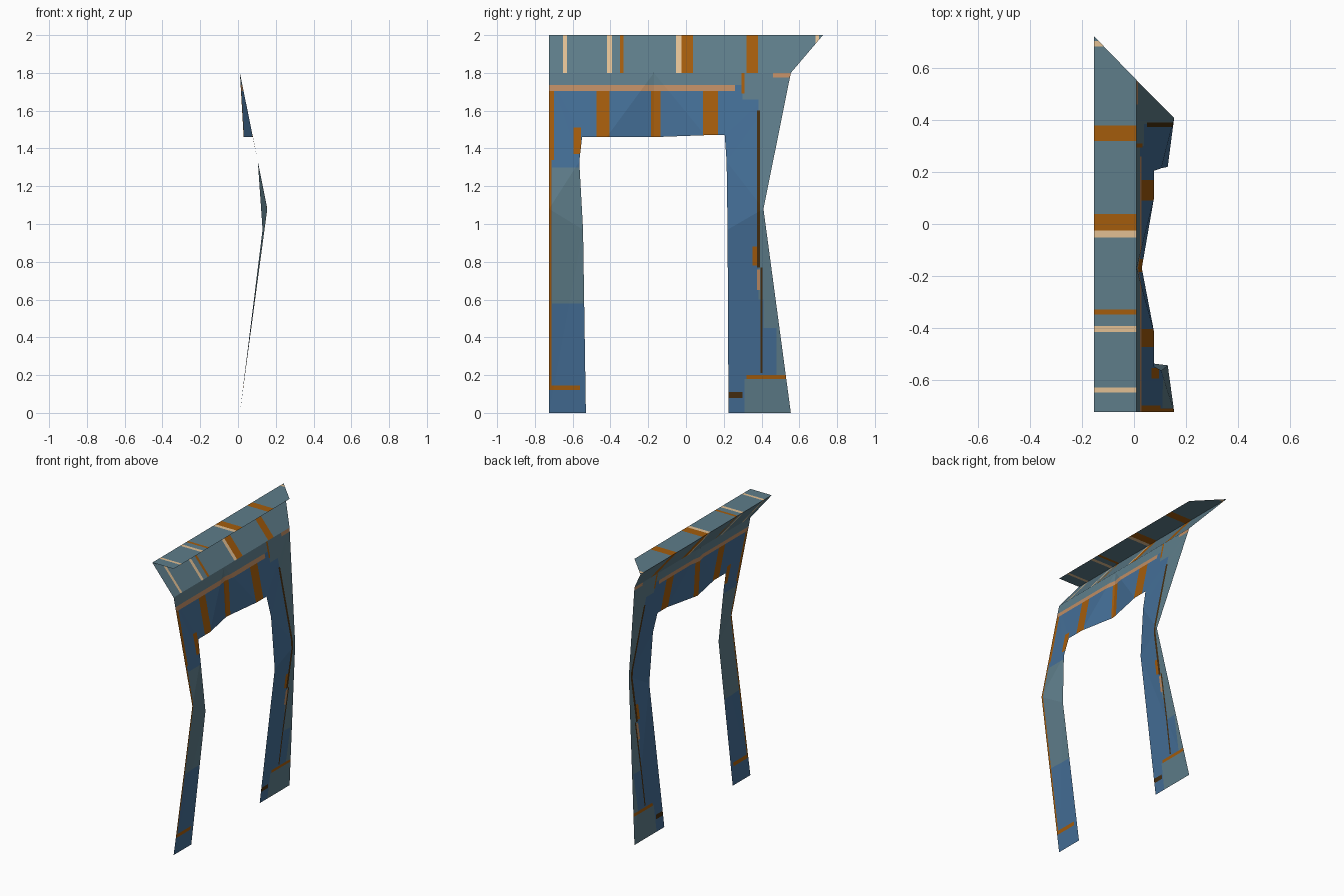
import bpy, bmesh
from mathutils import Vector

if "Cube" in bpy.data.objects:
    bpy.data.objects.remove(bpy.data.objects["Cube"])

# ---- flat colours (written as sRGB, stored linear)
PALETTE = {
    "blue": (68, 110, 150), "grey_teal": (94, 125, 138), "rust": (164, 92, 12),
    "tan": (226, 192, 148), "salmon": (190, 140, 100), "dark_brown": (70, 46, 16),
}
NAMES = list(PALETTE)


def linear(c):
    c /= 255
    return c / 12.92 if c <= 0.04045 else ((c + 0.055) / 1.055) ** 2.4


MATS = []
for name, rgb in PALETTE.items():
    m = bpy.data.materials.new(name)
    m.diffuse_color = (*[linear(c) for c in rgb], 1)
    m.use_nodes = True
    m.node_tree.nodes["Principled BSDF"].inputs["Base Color"].default_value = m.diffuse_color
    MATS.append(m)


def paint(bm, colour, y0, y1, z0, z1):
    """Cut a rectangle, seen from the side, into the sheet and colour it."""
    for axis, value in ((1, y0), (1, y1), (2, z0), (2, z1)):
        faces = []
        for f in bm.faces:
            ys = [v.co.y for v in f.verts]
            zs = [v.co.z for v in f.verts]
            if max(ys) > y0 and min(ys) < y1 and max(zs) >= z0 and min(zs) <= z1:
                faces.append(f)
        edges = {e for f in faces for e in f.edges}
        verts = {v for f in faces for v in f.verts}
        co, no = Vector(), Vector()
        co[axis], no[axis] = value, 1
        bmesh.ops.bisect_plane(bm, geom=faces + list(edges) + list(verts),
                               dist=1e-5, plane_co=co, plane_no=no)
    for f in bm.faces:
        c = f.calc_center_median()
        if y0 < c.y < y1 and z0 <= c.z <= z1:
            f.material_index = NAMES.index(colour)


def sheet(name, points, faces, base, patches):
    bm = bmesh.new()
    v = {k: bm.verts.new(p) for k, p in points.items()}
    for f in faces:
        face = bm.faces.new([v[k] for k in f.split()])
        face.normal_update()
        if face.normal.x + face.normal.z < 0:
            face.normal_flip()
        face.material_index = NAMES.index(base)
    bmesh.ops.triangulate(bm, faces=bm.faces[:])
    for p in patches:
        paint(bm, *p)
    me = bpy.data.meshes.new(name)
    bm.to_mesh(me)
    bm.free()
    for m in MATS:
        me.materials.append(m)
    ob = bpy.data.objects.new(name, me)
    bpy.context.collection.objects.link(ob)


# ---- door frame: two bent legs and a lintel pinched in at the middle
frame = {
    "A0": (.01, -.725, 0), "A1": (.155, -.725, 1.08), "A2": (.01, -.725, 1.8),
    "B0": (.01, -.53, 0), "B1": (.13, -.545, .97),
    "B2": (.105, -.565, 1.33), "B3": (.078, -.55, 1.46),
    "C1": (.078, -.42, 1.46), "M": (.03, -.17, 1.46), "C2": (.077, .1, 1.47),
    "T": (.01, -.17, 1.8),
    "D0": (.01, .225, 0), "D1": (.13, .22, .97),
    "D2": (.105, .215, 1.33), "D3": (.077, .205, 1.47),
    "E0": (.01, .555, 0), "E1": (.155, .41, 1.08), "E2": (.01, .555, 1.8),
}
frame_faces = ["A0 B0 B1 A1", "A1 B1 B2", "A1 B2 B3 A2", "A2 B3 C1", "A2 C1 T",
               "T C1 M", "T M C2", "T C2 E2", "E2 C2 D3", "E2 D3 D2 E1",
               "E1 D2 D1", "E1 D1 D0 E0"]
frame_paint = [
    # weathered grey areas
    ("grey_teal", -.73, .56, 1.735, 1.81),
    ("grey_teal", -.71, -.52, .58, 1.3),
    ("grey_teal", .385, .56, .6, 1.735),
    ("grey_teal", .30, .385, 1.66, 1.735),
    ("grey_teal", .41, .56, .45, .6),
    ("grey_teal", .48, .56, .2, .45),
    ("grey_teal", .31, .56, -.01, .18),
    # lintel trim and posts
    ("salmon", -.725, .26, 1.705, 1.735),
    ("rust", -.475, -.405, 1.45, 1.705),
    ("rust", -.185, -.135, 1.45, 1.705),
    ("rust", .09, .17, 1.45, 1.705),
    ("rust", .295, .31, 1.69, 1.8),
    ("salmon", .46, .56, 1.775, 1.81),
    # left leg trim
    ("rust", -.73, -.70, 1.34, 1.705),
    ("rust", -.73, -.712, .13, 1.34),
    ("rust", -.595, -.555, 1.37, 1.51),
    ("rust", -.73, -.56, .12, .145),
    # right leg trim
    ("dark_brown", .375, .392, .77, 1.6),
    ("dark_brown", .395, .406, .21, .77),
    ("rust", .352, .375, .78, .88),
    ("salmon", .375, .393, .65, .76),
    ("rust", .32, .53, .18, .2),
    ("dark_brown", .22, .30, .08, .11),
]
sheet("door_frame", frame, frame_faces, "blue", frame_paint)

# ---- striped eave leaning back, and flat roof strip folded over it
STRIPES = [("tan", -.65, -.63), ("tan", -.417, -.393), ("rust", -.35, -.33),
           ("tan", -.052, -.025), ("rust", -.025, .038), ("rust", .32, .38),
           ("tan", .685, .705)]
stripes = [(c, a, b, 1.7, 2.1) for c, a, b in STRIPES]
back = {"P": (-.155, -.725, 2), "Q": (-.155, .725, 2)}
sheet("sloped_eave",
      {**back, "A": (.01, -.725, 1.8), "E": (.01, .555, 1.8)},
      ["A E Q P"], "grey_teal", stripes)
sheet("roof_strip",
      {**back, "A": (.01, -.725, 2), "E": (.01, .555, 2)},
      ["A E Q P"], "grey_teal", stripes)
